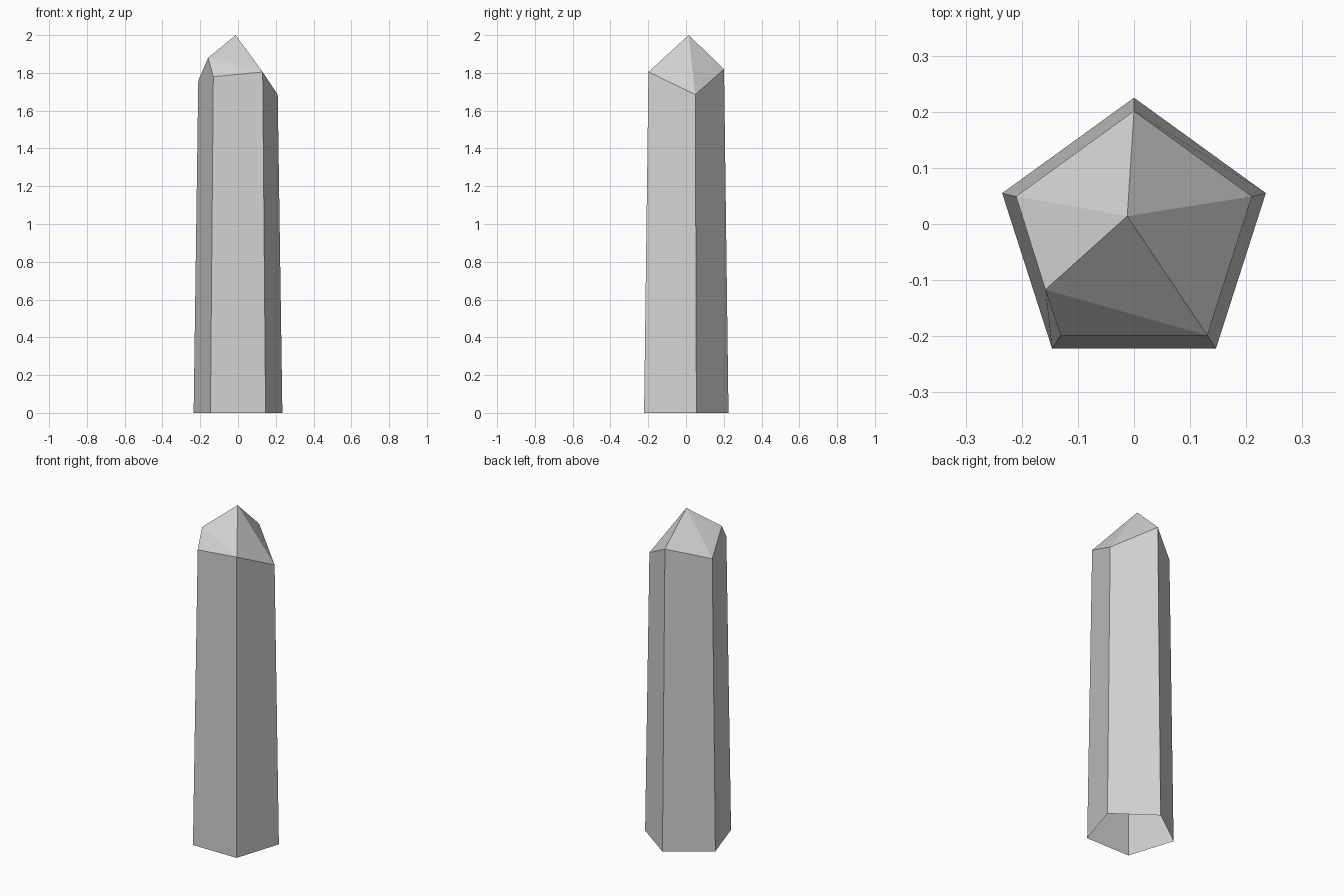
import bpy
import bmesh

cube = bpy.data.objects.get("Cube")
if cube:
    bpy.data.objects.remove(cube, do_unlink=True)

# Pale grey stone
stone = bpy.data.materials.new("pale grey stone")
stone.use_nodes = True
grey = (0.65, 0.65, 0.65, 1)
stone.diffuse_color = grey
stone.node_tree.nodes["Principled BSDF"].inputs["Base Color"].default_value = grey

# Five-sided outline: back, left, front left, front right, right as seen from the front
outline = [(0, 0.225), (-0.235, 0.055), (-0.146, -0.222), (0.146, -0.222), (0.235, 0.055)]
rim_heights = [1.82, 1.76, 1.78, 1.805, 1.685]
taper = 0.895

bm = bmesh.new()
base = [bm.verts.new((x, y, 0)) for x, y in outline]
rim = [bm.verts.new((x * taper, y * taper, z)) for (x, y), z in zip(outline, rim_heights)]
tip = bm.verts.new((-0.012, 0.014, 2))
shoulder = bm.verts.new((-0.158, -0.117, 1.88))

# Tapered shaft, open underneath; one side rises to a shoulder point
for i in range(5):
    j = (i + 1) % 5
    top = [rim[j], shoulder, rim[i]] if i == 1 else [rim[j], rim[i]]
    bm.faces.new([base[i], base[j]] + top)

# Off-centre faceted point
crown = [rim[0], rim[1], shoulder, rim[3], rim[4]]
for i in range(5):
    bm.faces.new((crown[i], crown[(i + 1) % 5], tip))
bm.faces.new((shoulder, rim[2], rim[3]))

bmesh.ops.recalc_face_normals(bm, faces=bm.faces)
mesh = bpy.data.meshes.new("crystal_column")
bm.to_mesh(mesh)
bm.free()
mesh.materials.append(stone)
bpy.context.collection.objects.link(bpy.data.objects.new("crystal_column", mesh))
